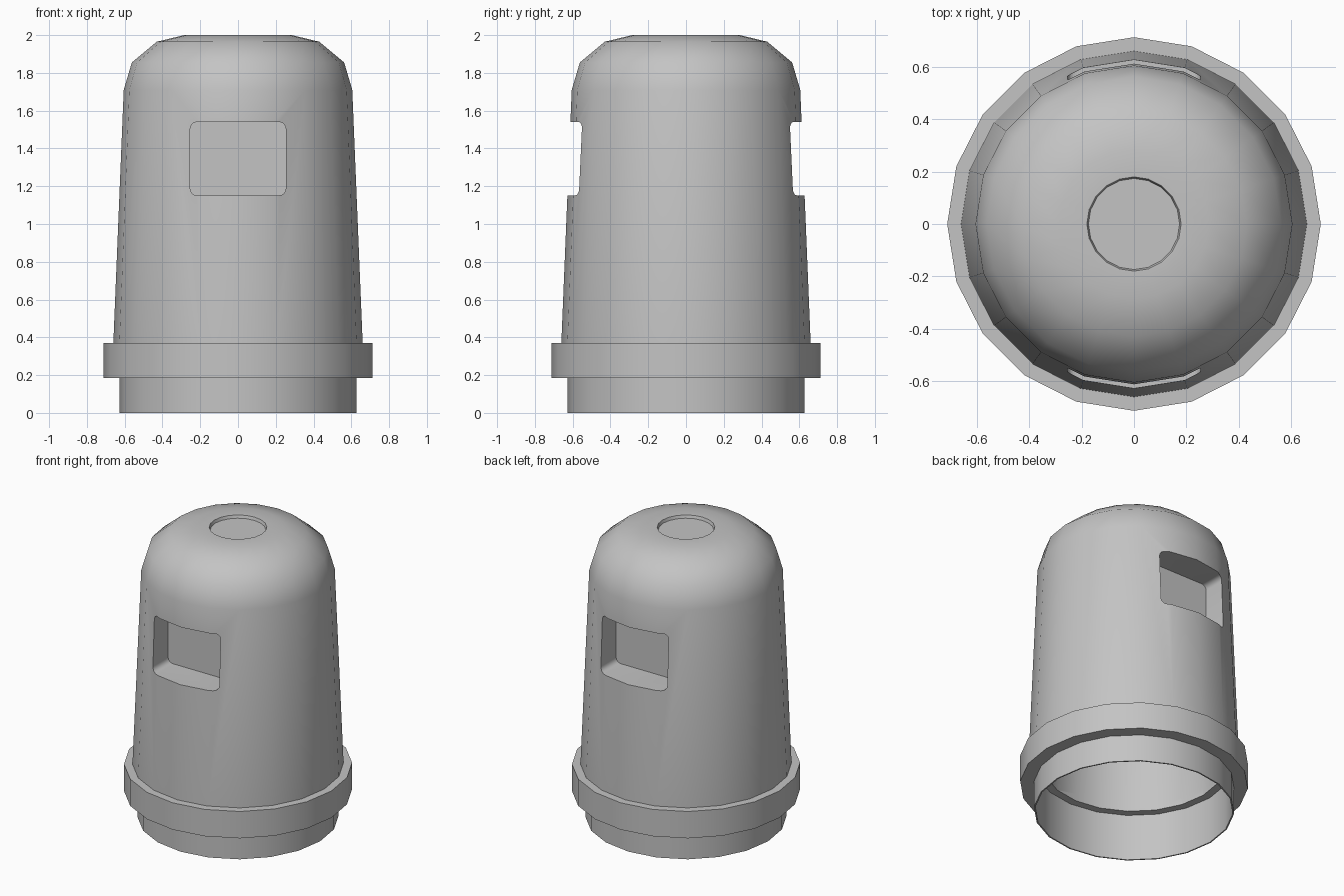
import bpy, bmesh, math
from mathutils import Vector

cube = bpy.data.objects.get("Cube")
if cube:
    bpy.data.objects.remove(cube, do_unlink=True)

SIDES = 20

grey = bpy.data.materials.new("plain grey")
grey.use_nodes = True
colour = (0.55, 0.55, 0.55, 1)
grey.diffuse_color = colour
grey.node_tree.nodes["Principled BSDF"].inputs["Base Color"].default_value = colour


def add_object(name, bm):
    bmesh.ops.recalc_face_normals(bm, faces=bm.faces)
    mesh = bpy.data.meshes.new(name)
    bm.to_mesh(mesh)
    bm.free()
    mesh.materials.append(grey)
    obj = bpy.data.objects.new(name, mesh)
    bpy.context.collection.objects.link(obj)
    return obj


def revolve(name, profile, closed=False):
    """Turn an (r, z) profile around the z axis."""
    bm = bmesh.new()
    verts = [bm.verts.new((r, 0, z)) for r, z in profile]
    edges = [bm.edges.new(pair) for pair in zip(verts, verts[1:])]
    if closed:
        edges.append(bm.edges.new((verts[-1], verts[0])))
    bmesh.ops.spin(bm, geom=verts + edges, cent=(0, 0, 0), axis=(0, 0, 1),
                   angle=math.tau, steps=SIDES, use_duplicate=False)
    bmesh.ops.remove_doubles(bm, verts=bm.verts, dist=0.0005)
    return add_object(name, bm)


def rounded_block(name, half_width, z_low, z_high, y_near, y_far, radius):
    """Block along y with its four long edges rounded."""
    bm = bmesh.new()
    bmesh.ops.create_cube(bm, size=1)
    bmesh.ops.scale(bm, verts=bm.verts,
                    vec=(2 * half_width, abs(y_far - y_near), z_high - z_low))
    bmesh.ops.translate(bm, verts=bm.verts,
                        vec=(0, (y_near + y_far) / 2, (z_low + z_high) / 2))
    long_edges = [e for e in bm.edges
                  if abs((e.verts[0].co - e.verts[1].co).normalized().y) > 0.9]
    bmesh.ops.bevel(bm, geom=long_edges, offset=radius, segments=4,
                    profile=0.5, affect='EDGES')
    return add_object(name, bm)


def activate(obj):
    bpy.ops.object.select_all(action='DESELECT')
    obj.select_set(True)
    bpy.context.view_layer.objects.active = obj


def cut(target, cutter):
    mod = target.modifiers.new("cut", 'BOOLEAN')
    mod.operation = 'DIFFERENCE'
    mod.solver = 'EXACT'
    mod.object = cutter
    activate(target)
    bpy.ops.object.modifier_apply(modifier=mod.name)
    bpy.data.objects.remove(cutter, do_unlink=True)


# Tapered body with a domed top and a shallow round dish
body = revolve("domed_body", [
    (0, 0.32), (0.66, 0.32), (0.66, 0.37), (0.605, 1.71), (0.562, 1.855),
    (0.43, 1.965), (0.285, 2.0), (0.18, 2.0), (0.174, 1.98), (0, 1.98)])

# Hollow inside, leaving solid housings around the window pockets
cavity = revolve("cavity_cutter", [
    (0, 0.2), (0.565, 0.2), (0.565, 0.37), (0.51, 1.68), (0.46, 1.79),
    (0.35, 1.88), (0, 1.9)])
for side in (-1, 1):
    cut(cavity, rounded_block("housing_cutter", 0.29, 1.11, 1.58,
                              side * 0.37, side * 0.8, 0.05))
cut(body, cavity)

# Window pockets on the front and back
for side in (-1, 1):
    cut(body, rounded_block("window_cutter", 0.253, 1.152, 1.54,
                            side * 0.40, side * 0.8, 0.035))

# Collar and thin lower skirt
collar = revolve("collar_ring", [
    (0.622, 0.185), (0.713, 0.185), (0.713, 0.37), (0.622, 0.37)], closed=True)
skirt = revolve("lower_skirt", [
    (0.618, 0), (0.627, 0), (0.627, 0.34), (0.618, 0.34)], closed=True)

for obj in (body, collar, skirt):
    activate(obj)
    bpy.ops.object.shade_smooth_by_angle(angle=math.radians(40))
